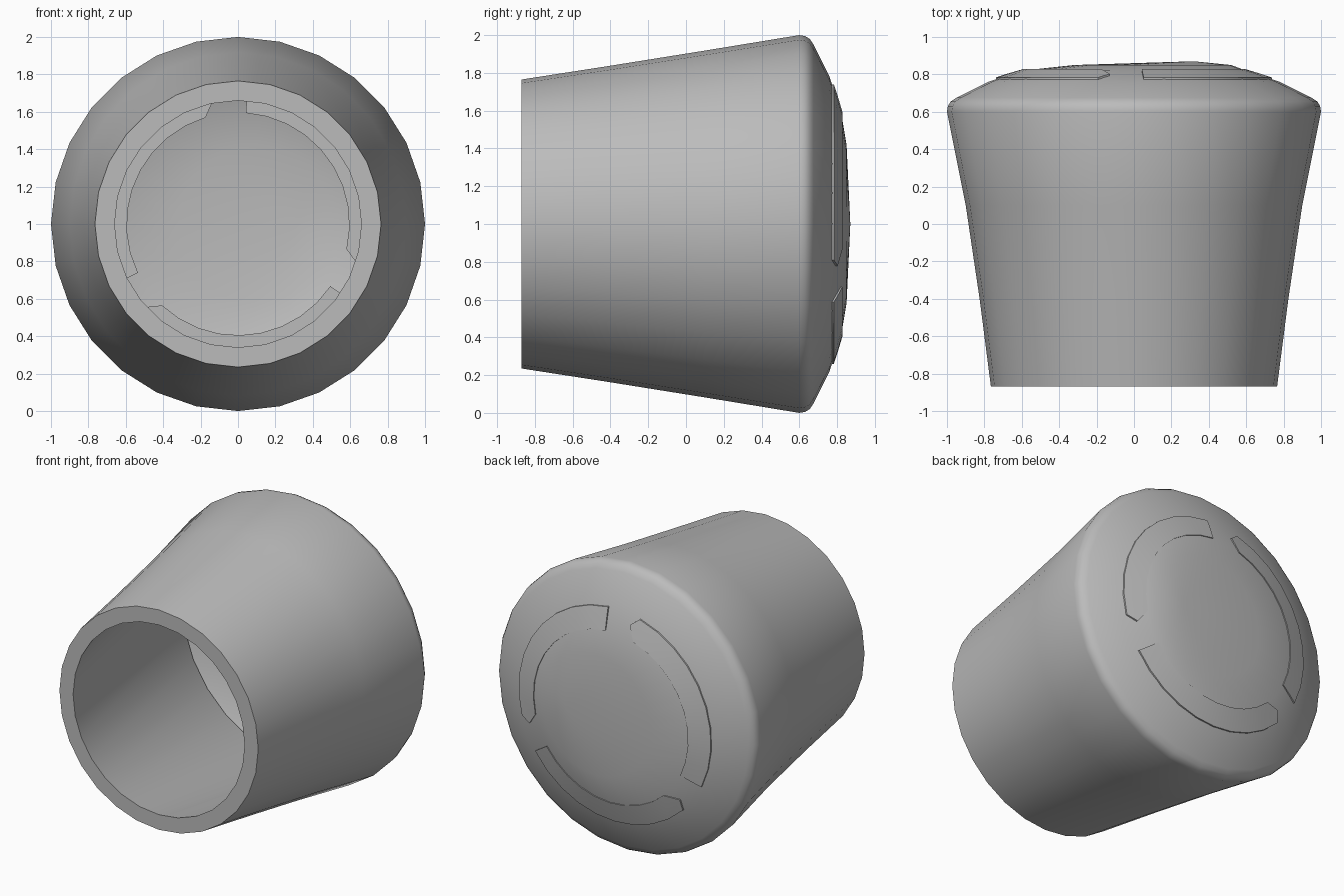
import bpy, bmesh, math

cube = bpy.data.objects.get("Cube")
if cube:
    bpy.data.objects.remove(cube)

SIDES = 28

grey = bpy.data.materials.new("mid_grey")
grey.use_nodes = True
COLOUR = (0.5, 0.5, 0.5, 1)
grey.diffuse_color = COLOUR
grey.node_tree.nodes["Principled BSDF"].inputs["Base Color"].default_value = COLOUR


def finish(name, bm, angle):
    bmesh.ops.recalc_face_normals(bm, faces=bm.faces)
    mesh = bpy.data.meshes.new(name)
    bm.to_mesh(mesh)
    bm.free()
    mesh.materials.append(grey)
    obj = bpy.data.objects.new(name, mesh)
    bpy.context.collection.objects.link(obj)
    bpy.ops.object.select_all(action='DESELECT')
    obj.select_set(True)
    bpy.context.view_layer.objects.active = obj
    bpy.ops.object.shade_smooth_by_angle(angle=math.radians(angle))
    return obj


def polar(bm, radius, y, degrees, shift=0, squash=1):
    a = math.radians(degrees)
    return bm.verts.new((shift + squash * radius * math.cos(a), y, 1 + radius * math.sin(a)))


def ring(bm, radius, y, shift=0, squash=1):
    return [polar(bm, radius, y, 360 * i / SIDES, shift, squash) for i in range(SIDES)]


def bridge(bm, a, b):
    for i in range(len(a)):
        j = (i + 1) % len(a)
        bm.faces.new((a[i], a[j], b[j], b[i]))


# Hollow tapered cup: inner wall, front lip, outer wall, rounded rim, cap
bm = bmesh.new()
profile = [
    (0.90, 0.67), (0.66, -0.87),
    (0.765, -0.87), (0.838, -0.4, 0, 0.985), (0.918, 0.1, 0, 0.98), (1.0, 0.6),
    (0.995, 0.63), (0.98, 0.655), (0.95, 0.675),
    (0.78, 0.76), (0.60, 0.82), (0.42, 0.85, 0.1),
]
rings = [ring(bm, *p) for p in profile]
for a, b in zip(rings, rings[1:]):
    bridge(bm, a, b)

# Shallow dome with its peak off to one side
peak = bm.verts.new((0.32, 0.87, 1))
last = rings[-1]
for i in range(SIDES):
    bm.faces.new((last[i], last[(i + 1) % SIDES], peak))
finish("tapered_cup", bm, 30)


# Curved plates set through the cap, each with one pointed end
def arc_plate(name, start):
    bm = bmesh.new()
    steps = 9
    columns = [(0.595, 0.828, 6), (0.68, 0.803, 0), (0.74, 0.783, 4)]
    top, base = [], []
    for radius, y, lead in columns:
        angles = [start + lead + (105 - lead) * i / steps for i in range(steps + 1)]
        top.append([polar(bm, radius, y, a) for a in angles])
        base.append([polar(bm, radius, 0.77, a) for a in angles])
    for layer in (top, base):
        for a, b in zip(layer, layer[1:]):
            for i in range(steps):
                bm.faces.new((a[i], a[i + 1], b[i + 1], b[i]))
    for c in (0, -1):
        for i in range(steps):
            bm.faces.new((top[c][i], top[c][i + 1], base[c][i + 1], base[c][i]))
    for e in (0, -1):
        for c in (0, 1):
            bm.faces.new((top[c][e], top[c + 1][e], base[c + 1][e], base[c][e]))
    finish(name, bm, 25)


for name, start in (("left_arc_plate", -19), ("right_arc_plate", 101), ("lower_arc_plate", 221)):
    arc_plate(name, start)
